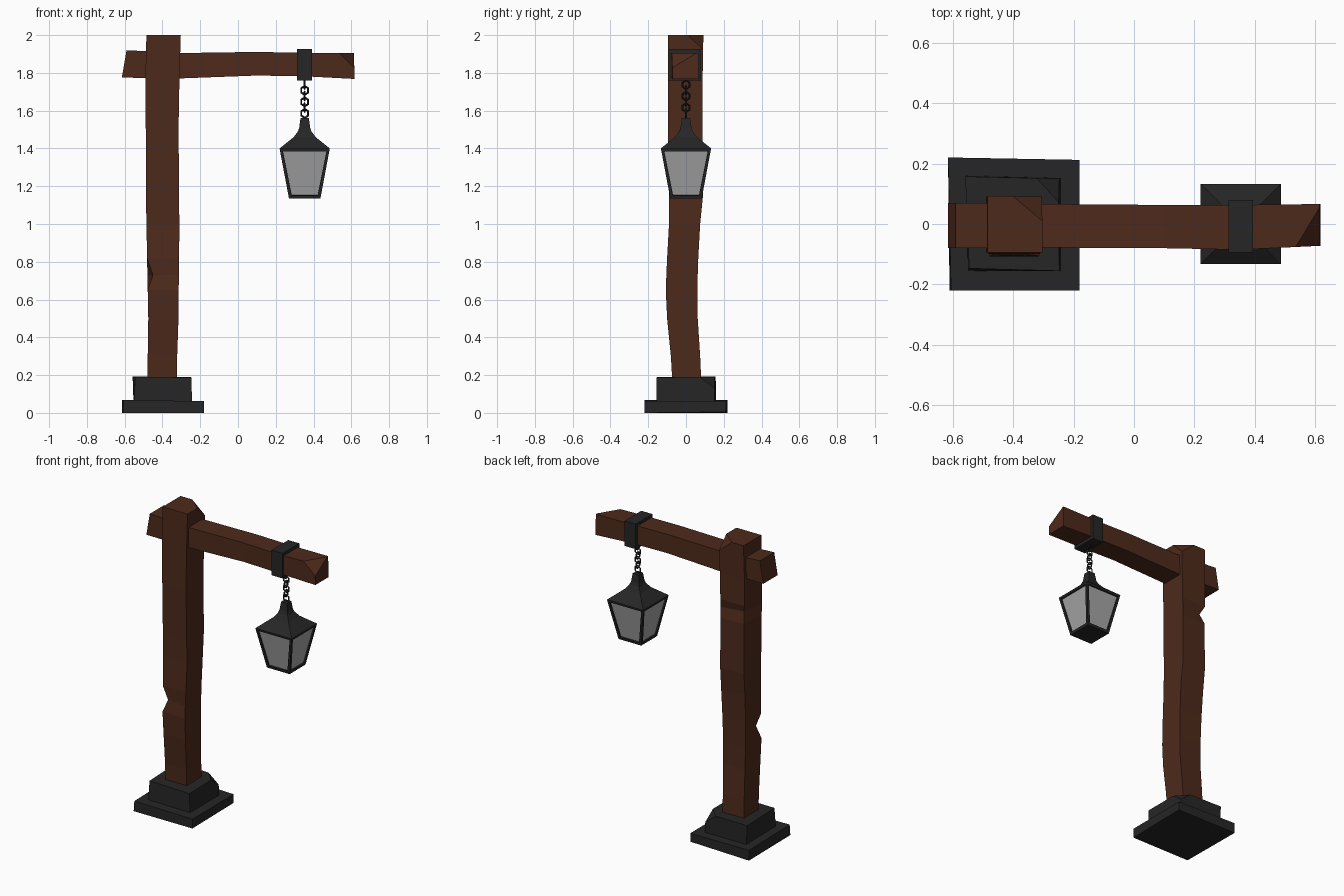
import bpy, bmesh, math
from mathutils import Vector, Matrix

if "Cube" in bpy.data.objects:
    bpy.data.objects.remove(bpy.data.objects["Cube"])


def material(name, rgb):
    m = bpy.data.materials.new(name)
    m.diffuse_color = (*rgb, 1)
    m.use_nodes = True
    m.node_tree.nodes["Principled BSDF"].inputs["Base Color"].default_value = m.diffuse_color
    return m


WOOD = material("wood", (0.076, 0.023, 0.011))
IRON = material("iron", (0.019, 0.019, 0.019))
GLASS = material("glass", (0.38, 0.38, 0.38))


def finish(name, bm, mat):
    bmesh.ops.recalc_face_normals(bm, faces=bm.faces)
    me = bpy.data.meshes.new(name)
    bm.to_mesh(me)
    bm.free()
    me.materials.append(mat)
    ob = bpy.data.objects.new(name, me)
    bpy.context.collection.objects.link(ob)
    return ob


def loft(rings):
    """Closed solid through a list of four-corner rings."""
    bm = bmesh.new()
    rows = [[bm.verts.new(p) for p in r] for r in rings]
    for a, b in zip(rows, rows[1:]):
        for i in range(4):
            j = (i + 1) % 4
            bm.faces.new((a[i], a[j], b[j], b[i]))
    bm.faces.new(rows[0][::-1])
    bm.faces.new(rows[-1])
    return bm


def chip(bm, a, b, c, corner):
    """Slice off the corner lying beyond the plane a, b, c."""
    a, b, c = Vector(a), Vector(b), Vector(c)
    n = (b - a).cross(c - a).normalized()
    if n.dot(Vector(corner) - a) < 0:
        n = -n
    geom = bm.verts[:] + bm.edges[:] + bm.faces[:]
    bmesh.ops.bisect_plane(bm, geom=geom, plane_co=a, plane_no=n, clear_outer=True)
    bmesh.ops.holes_fill(bm, edges=[e for e in bm.edges if e.is_boundary], sides=0)


def rect(x0, x1, y0, y1, z):
    return [(x0, y0, z), (x1, y0, z), (x1, y1, z), (x0, y1, z)]


def square(h, z, cx=0.353):
    return rect(cx - h, cx + h, -h, h, z)


# Stone base: two uneven slabs, the upper one with a broken corner
finish("base_slab", loft([
    [(-0.61, -0.22, 0), (-0.18, -0.22, 0), (-0.18, 0.21, 0.005), (-0.615, 0.22, 0)],
    [(-0.605, -0.22, 0.068), (-0.18, -0.22, 0.062), (-0.18, 0.212, 0.062), (-0.615, 0.22, 0.068)],
]), IRON)
bm = loft([
    [(-0.55, -0.155, 0.05), (-0.243, -0.155, 0.05), (-0.243, 0.152, 0.05), (-0.553, 0.16, 0.05)],
    [(-0.545, -0.147, 0.19), (-0.247, -0.155, 0.188), (-0.25, 0.15, 0.19), (-0.558, 0.157, 0.192)],
])
chip(bm, (-0.32, 0.15, 0.19), (-0.247, 0.07, 0.19), (-0.245, 0.15, 0.13), (-0.25, 0.15, 0.19))
finish("base_block", bm, IRON)

# Wooden post: bowed loft of x0, x1, y0, y1, z with two dented edges
post = [
    (-0.48, -0.325, -0.07, 0.083, 0.12), (-0.478, -0.322, -0.08, 0.075, 0.3),
    (-0.475, -0.315, -0.1, 0.062, 0.5), (-0.478, -0.314, -0.107, 0.06, 0.65),
    (-0.48, -0.313, -0.104, 0.062, 0.73), (-0.481, -0.312, -0.1, 0.065, 0.82),
    (-0.485, -0.31, -0.09, 0.075, 1.0), (-0.487, -0.313, -0.09, 0.09, 1.15),
    (-0.488, -0.314, -0.095, 0.088, 1.48), (-0.489, -0.314, -0.095, 0.088, 1.55),
    (-0.489, -0.313, -0.095, 0.088, 1.6), (-0.49, -0.31, -0.095, 0.088, 1.77),
    (-0.485, -0.303, -0.095, 0.092, 2.0)]
rings = [rect(*p) for p in post]
for row, corner, dx, dy in ((4, 0, 0.03, 0.015), (9, 3, 0.022, -0.025)):
    x, y, z = rings[row][corner]
    rings[row][corner] = (x + dx, y + dy, z)
bm = loft(rings)
chip(bm, (-0.4, 0.092, 2), (-0.303, 0.01, 2), (-0.305, 0.092, 1.92), (-0.303, 0.092, 2))
finish("post", bm, WOOD)

# Cross beam: lofted along x (bottom shift, top shift, x, y0, y1, z0, z1)
beam = [(-0.615, -0.59, -0.08, 0.07, 1.775, 1.92), (-0.3, -0.3, -0.078, 0.066, 1.771, 1.905),
        (0.1, 0.1, -0.08, 0.063, 1.786, 1.911), (0.35, 0.35, -0.085, 0.063, 1.782, 1.906),
        (0.617, 0.614, -0.072, 0.066, 1.768, 1.906)]
bm = loft([[(xb, y0, z0), (xb, y1, z0), (xt, y1, z1), (xt, y0, z1)]
           for xb, xt, y0, y1, z0, z1 in beam])
chip(bm, (0.535, -0.075, 1.906), (0.614, 0.055, 1.906), (0.61, -0.075, 1.83), (0.614, -0.072, 1.906))
finish("cross_beam", bm, WOOD)

# Iron strap around the beam
finish("beam_strap", loft([rect(0.312, 0.393, -0.094, 0.08, z) for z in (1.76, 1.926)]), IRON)

# Chain: six low-poly links, alternately turned
R, r, SEG = 0.021, 0.0055, 6
for k in range(6):
    bm = bmesh.new()
    rows = []
    for i in range(SEG):
        a = 2 * math.pi * i / SEG + math.pi / 2
        row = []
        for j in range(4):
            b = math.pi * j / 2
            d = R + r * math.cos(b)
            row.append(bm.verts.new((d * math.cos(a), r * math.sin(b), d * 1.1 * math.sin(a))))
        rows.append(row)
    for i in range(SEG):
        p, q = rows[i], rows[(i + 1) % SEG]
        for j in range(4):
            bm.faces.new((p[j], p[(j + 1) % 4], q[(j + 1) % 4], q[j]))
    turn = Matrix.Rotation(math.pi / 2 * ((k + 1) % 2), 4, 'Z')
    bm.transform(Matrix.Translation((0.353, 0, 1.738 - 0.0305 * k)) @ turn)
    finish(f"chain_link_{k + 1}", bm, IRON)

# Lantern: flared roof
finish("lantern_roof", loft([square(h, z) for h, z in (
    (0.125, 1.385), (0.133, 1.40), (0.058, 1.46), (0.036, 1.49), (0.029, 1.51), (0.022, 1.562))]), IRON)

# Lantern frame: tapered box with open, recessed windows
bm = loft([square(0.083, 1.134), square(0.133, 1.40)])
sides = [f for f in bm.faces if abs(f.calc_center_median().z - 1.267) < 0.05]
bmesh.ops.recalc_face_normals(bm, faces=bm.faces)
bmesh.ops.inset_individual(bm, faces=sides, thickness=0.022)
bmesh.ops.inset_individual(bm, faces=sides, thickness=0.0, depth=-0.01)
bmesh.ops.delete(bm, geom=sides, context='FACES')
finish("lantern_frame", bm, IRON)

# Lantern glass behind the windows
finish("lantern_glass", loft([square(0.0755, 1.145), square(0.1225, 1.395)]), GLASS)
